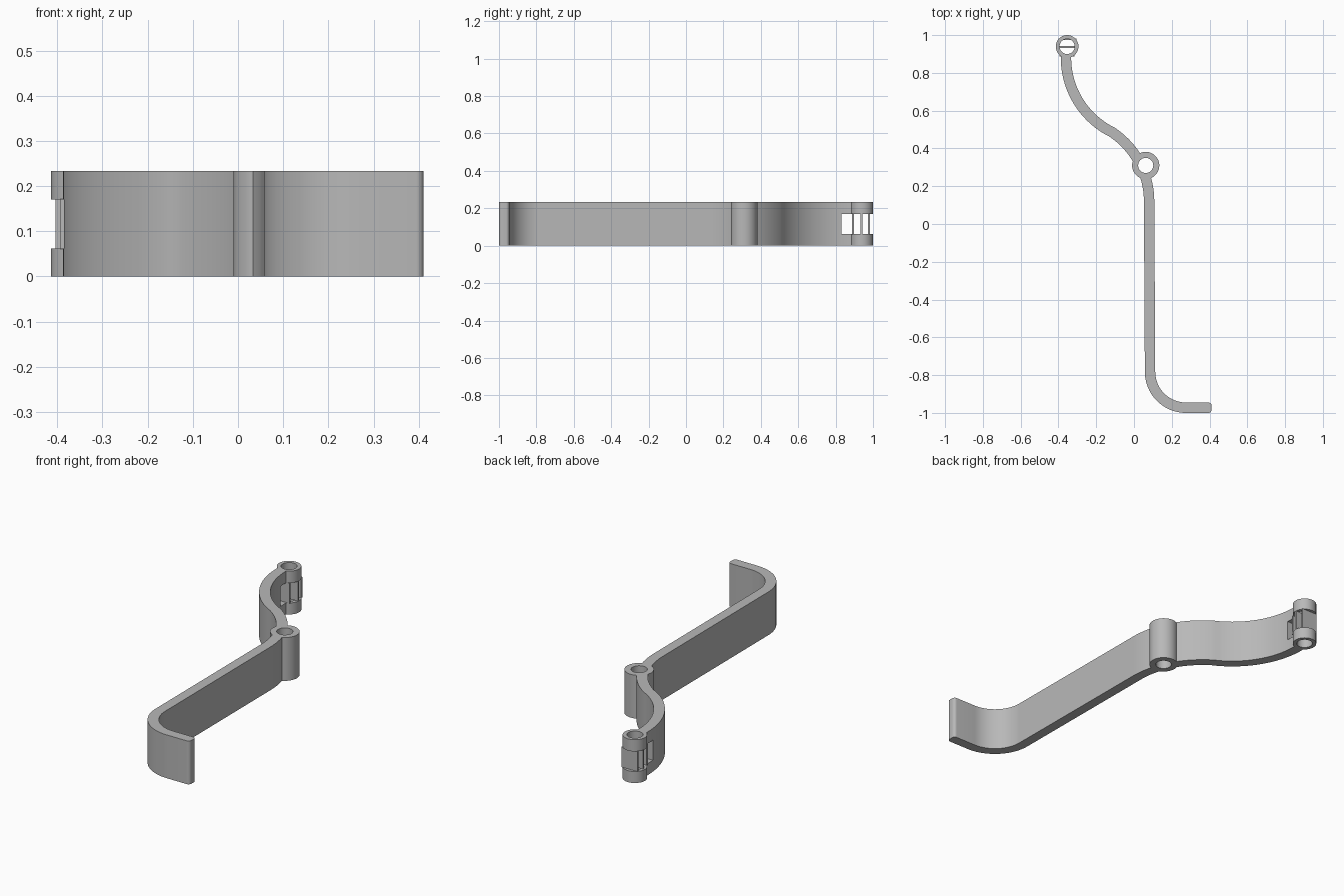
import bpy, bmesh
from math import sin, cos, radians
from mathutils import Vector

HEIGHT = 0.233
HALF = 0.0275                 # half the strip thickness
WIN_LOW, WIN_HIGH = 0.062, 0.17
PIVOT = (0.062, 0.31)
CLIP = (-0.354, 0.94)

cube = bpy.data.objects.get("Cube")
if cube:
    bpy.data.objects.remove(cube, do_unlink=True)

grey = bpy.data.materials.new("plain grey")
grey.use_nodes = True
grey.diffuse_color = (0.48, 0.48, 0.48, 1)
grey.node_tree.nodes["Principled BSDF"].inputs["Base Color"].default_value = grey.diffuse_color


def prism(name, outline, low=0.0, high=HEIGHT):
    """Extrude a flat outline upward into a solid."""
    bm = bmesh.new()
    face = bm.faces.new([bm.verts.new((x, y, low)) for x, y in outline])
    top = bmesh.ops.extrude_face_region(bm, geom=[face])["geom"]
    bmesh.ops.translate(bm, vec=(0, 0, high - low),
                        verts=[v for v in top if isinstance(v, bmesh.types.BMVert)])
    bmesh.ops.recalc_face_normals(bm, faces=bm.faces)
    mesh = bpy.data.meshes.new(name)
    bm.to_mesh(mesh)
    bm.free()
    mesh.materials.append(grey)
    obj = bpy.data.objects.new(name, mesh)
    bpy.context.collection.objects.link(obj)
    return obj


def arc(center, radius, start, end, steps):
    angles = [radians(start + (end - start) * i / steps) for i in range(steps + 1)]
    return [(center[0] + radius * cos(a), center[1] + radius * sin(a)) for a in angles]


def box(name, x0, x1, y0, y1, low, high):
    return prism(name, [(x0, y0), (x1, y0), (x1, y1), (x0, y1)], low, high)


def select_only(obj):
    bpy.ops.object.select_all(action='DESELECT')
    obj.select_set(True)
    bpy.context.view_layer.objects.active = obj


def combine(target, tool, operation):
    """Join or cut with a helper solid, then remove the helper."""
    tool.hide_render = True
    mod = target.modifiers.new("combine", 'BOOLEAN')
    mod.operation, mod.object, mod.solver = operation, tool, 'EXACT'
    select_only(target)
    bpy.ops.object.modifier_apply(modifier=mod.name)
    bpy.data.objects.remove(tool, do_unlink=True)


# Side of the bent strip, offset from its centre line
def strip_side(offset):
    bend = 0.44
    side = [(-0.36 + offset, CLIP[1])]
    side += arc((-0.36 + bend, 0.88), bend - offset, 180, 240, 24)
    side += arc((-0.36, 0.12), bend + offset, 60, 0, 24)[1:]
    side += arc((0.275, -0.7825), 0.19 - offset, 180, 270, 24)
    return side


# Bent strip with a rounded tip
TIP, ROUND = 0.411, 0.017
inner, outer = strip_side(HALF), strip_side(-HALF)
tip = arc((TIP - ROUND, outer[-1][1] + ROUND), ROUND, -90, 0, 6)
tip += arc((TIP - ROUND, inner[-1][1] - ROUND), ROUND, 0, 90, 6)
lever = prism("lever_arm", outer + tip + inner[::-1])

# Pivot sleeve and clip sleeve, then their bores
for center, radius in ((PIVOT, 0.072), (CLIP, 0.06)):
    combine(lever, prism("sleeve", arc(center, radius, 0, 360, 64)[:-1]), 'UNION')
for center in (PIVOT, CLIP):
    bore = prism("bore", arc(center, 0.04, 0, 360, 48)[:-1], -0.1, HEIGHT + 0.1)
    combine(lever, bore, 'DIFFERENCE')

# Window through the clip sleeve and the end of the strip
window = box("window", -0.55, -0.2, 0.832, 1.1, WIN_LOW, WIN_HIGH)
combine(lever, window, 'DIFFERENCE')
select_only(lever)
bpy.ops.object.shade_smooth_by_angle(angle=radians(30))

# Thin ribs that bridge the window
for name, dy, left, right in (("front_rib", -0.048, -0.04, 0.04),
                              ("middle_rib", -0.002, -0.05, 0.058),
                              ("back_rib", 0.038, -0.045, 0.049)):
    x, y = CLIP[0], CLIP[1] + dy
    box(name, x + left, x + right, y - 0.005, y + 0.005, WIN_LOW - 0.001, WIN_HIGH + 0.001)
